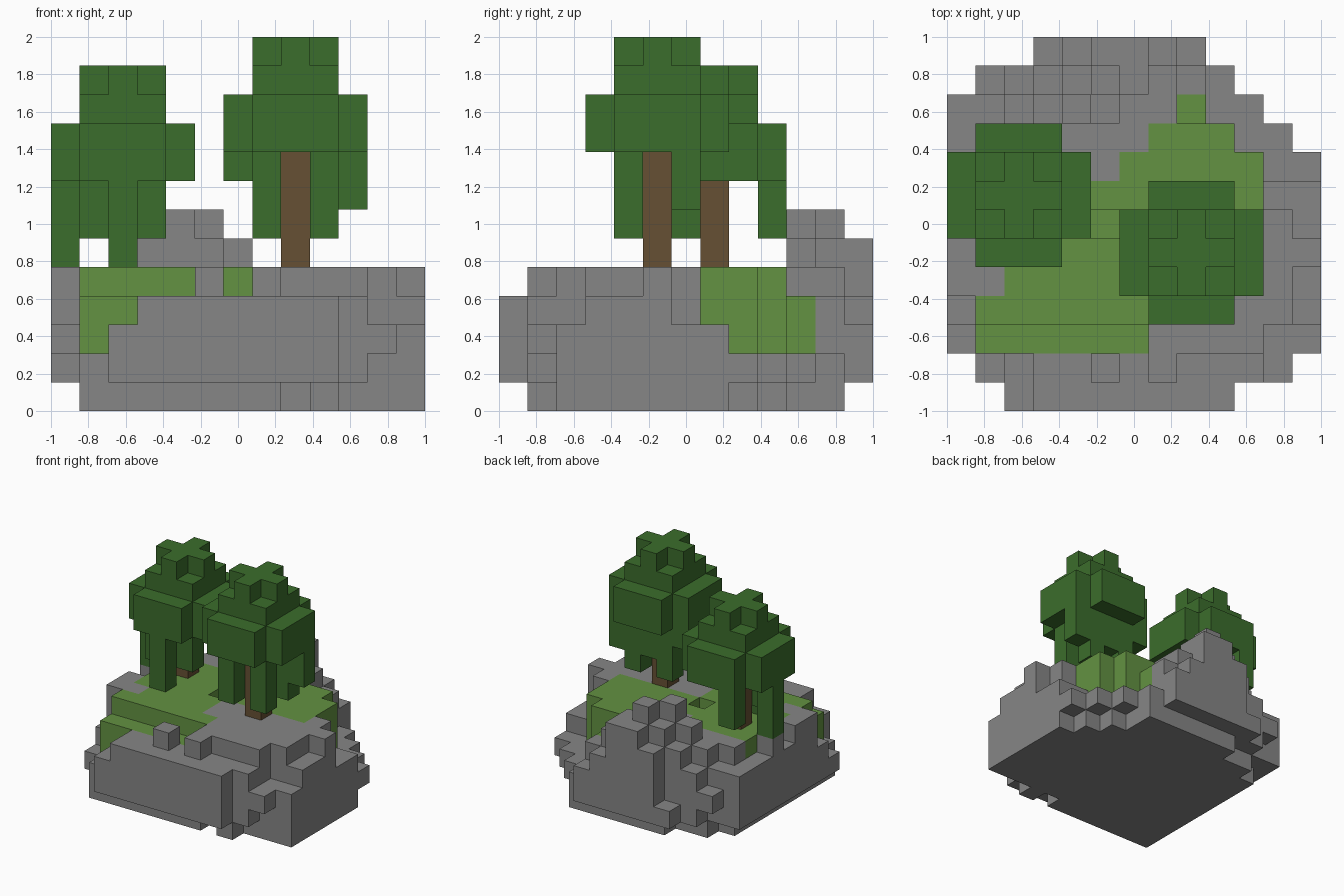
import bpy
import bmesh
from mathutils import Vector

cube = bpy.data.objects.get("Cube")
if cube:
    bpy.data.objects.remove(cube, do_unlink=True)

GRID = 13
CELL = 2 / GRID


def make_material(name, colour):
    material = bpy.data.materials.new(name)
    material.use_nodes = True
    material.diffuse_color = (*colour, 1)
    shader = material.node_tree.nodes["Principled BSDF"]
    shader.inputs["Base Color"].default_value = (*colour, 1)
    shader.inputs["Roughness"].default_value = 1
    return material


def span(value):
    first, last = value if isinstance(value, tuple) else (value, value)
    return range(first, last + 1)


def block(x, y, z):
    """Set of grid cells in an inclusive range along each axis."""
    return {(i, j, k) for i in span(x) for j in span(y) for k in span(z)}


def build(name, cells, material):
    """Turn grid cells into one mesh of exposed faces, merged where flat."""
    mesh_builder = bmesh.new()
    corners = {}

    def corner(point):
        key = tuple(point)
        if key not in corners:
            position = Vector(key) * CELL - Vector((1, 1, 0))
            corners[key] = mesh_builder.verts.new(position)
        return corners[key]

    for cell in sorted(cells):
        for axis in range(3):
            for side in (0, 1):
                step = [0, 0, 0]
                step[axis] = 2 * side - 1
                if tuple(a + b for a, b in zip(cell, step)) in cells:
                    continue
                loop = []
                for a, b in ((0, 0), (1, 0), (1, 1), (0, 1)):
                    point = list(cell)
                    point[axis] += side
                    point[(axis + 1) % 3] += a
                    point[(axis + 2) % 3] += b
                    loop.append(corner(point))
                mesh_builder.faces.new(loop if side else loop[::-1])
    bmesh.ops.dissolve_limit(mesh_builder, angle_limit=0.01,
                             verts=mesh_builder.verts, edges=mesh_builder.edges)
    bmesh.ops.triangulate(mesh_builder, faces=[f for f in mesh_builder.faces if len(f.verts) > 4])
    mesh = bpy.data.meshes.new(name)
    mesh_builder.to_mesh(mesh)
    mesh_builder.free()
    mesh.materials.append(material)
    part = bpy.data.objects.new(name, mesh)
    bpy.context.collection.objects.link(part)
    return part


stone = make_material("stone grey", (0.24, 0.24, 0.24))
turf = make_material("grass green", (0.125, 0.287, 0.054))
bark = make_material("bark brown", (0.133, 0.08, 0.033))
foliage = make_material("leaf green", (0.044, 0.153, 0.025))

# Rock foot
rock = block((1, 12), (2, 7), 0) | block((1, 7), 1, 0) | block(9, 1, 0)
rock |= block((1, 11), 8, 0) | block((1, 10), 9, 0)
rock |= block((2, 9), 10, 0) | block((4, 9), 11, 0)

# Broad lower ledge
rock |= block((0, 12), (2, 8), 1) | block((0, 11), 9, 1) | block((0, 10), 10, 1)
rock |= block((1, 10), 1, 1) | block((2, 9), 11, 1) | block((3, 8), 12, 1)

# Front wall
rock |= block((2, 9), 0, (1, 2)) | block((3, 9), 0, 3)
rock |= block((2, 11), 1, 2) | block((3, 10), 1, 3)
for x in (5, 7):
    rock |= block(x, 1, 4)

# Middle mass
rock |= block((1, 12), 2, 2) | block((0, 12), (3, 7), 2)
rock |= block((0, 10), 8, 2) | block((0, 9), 9, 2) | block((0, 8), 10, 2)
rock |= block((1, 8), 11, 2) | block((4, 8), 12, 2)
rock |= block((1, 10), 2, 3) | block((1, 12), 3, 3) | block((0, 12), (4, 5), 3)
rock |= block((0, 11), 6, 3) | block((0, 10), (7, 8), 3) | block((0, 9), 9, 3)
rock |= block((0, 8), 10, 3) | block((2, 8), 11, 3) | block((4, 7), 12, 3)

# Plateau
rock |= block((7, 10), 2, 4) | block((6, 11), (3, 4), 4) | block((0, 12), 5, 4)
rock |= block((0, 1), 4, 4) | block((1, 11), 6, 4) | block((0, 10), 7, 4)
rock |= block((1, 10), 8, 4) | block((1, 9), 9, 4)
rock |= block((2, 7), 10, 4) | block((3, 7), 11, 4) | block((4, 6), 12, 4)

# Back peaks
rock |= block((3, 5), 10, 5) | block((4, 6), 11, 5) | block((5, 6), 12, 5)
rock |= block(4, 10, 6) | block(5, 11, 6)

# Grass winding from the front left to the back right
grass = block((1, 6), 2, (2, 3)) | block((1, 6), 3, (3, 4))
grass |= block((2, 5), 4, 4) | block((1, 5), 5, 4)
grass |= block((1, 4), (6, 8), 4) | block((5, 10), 7, (3, 4))
grass |= block((6, 10), 8, (2, 4)) | block((6, 10), 6, 4)
grass |= block((7, 9), 9, (2, 4)) | block(8, 10, (2, 3)) | block(5, 6, 3)
rock -= grass | block(5, 6, 4)

build("rock", rock, stone)
build("grass", grass, turf)


def tree(name, x, y, top, strands):
    """Trunk and stepped crown, with hanging strands of leaves."""
    trunk = block(x, y, (top - 7, top - 4))
    leaves = block((x - 1, x + 1), y, top) | block(x, (y - 1, y + 1), top)
    leaves |= block((x - 1, x + 1), (y - 1, y + 1), top - 1)
    crown = (top - 3, top - 2)
    leaves |= block((x - 2, x + 2), (y - 1, y + 1), crown)
    leaves |= block((x - 1, x + 1), (y - 2, y + 2), crown)
    for dx, dy, bottom in strands:
        leaves |= block(x + dx, y + dy, (bottom, top - 4))
    build(name + "_trunk", trunk, bark)
    build(name + "_leaves", leaves - trunk, foliage)


tree("right_tree", 8, 5, 12, [(-1, -1, 6), (1, -1, 6), (-1, 1, 6), (1, 1, 6),
                              (0, 1, 7), (-1, 0, 7), (2, 1, 7), (-2, 1, 8)])
tree("left_tree", 2, 7, 11, [(-1, -1, 6), (1, -1, 6), (0, -2, 5),
                             (-2, 0, 5), (-1, 2, 6)])
